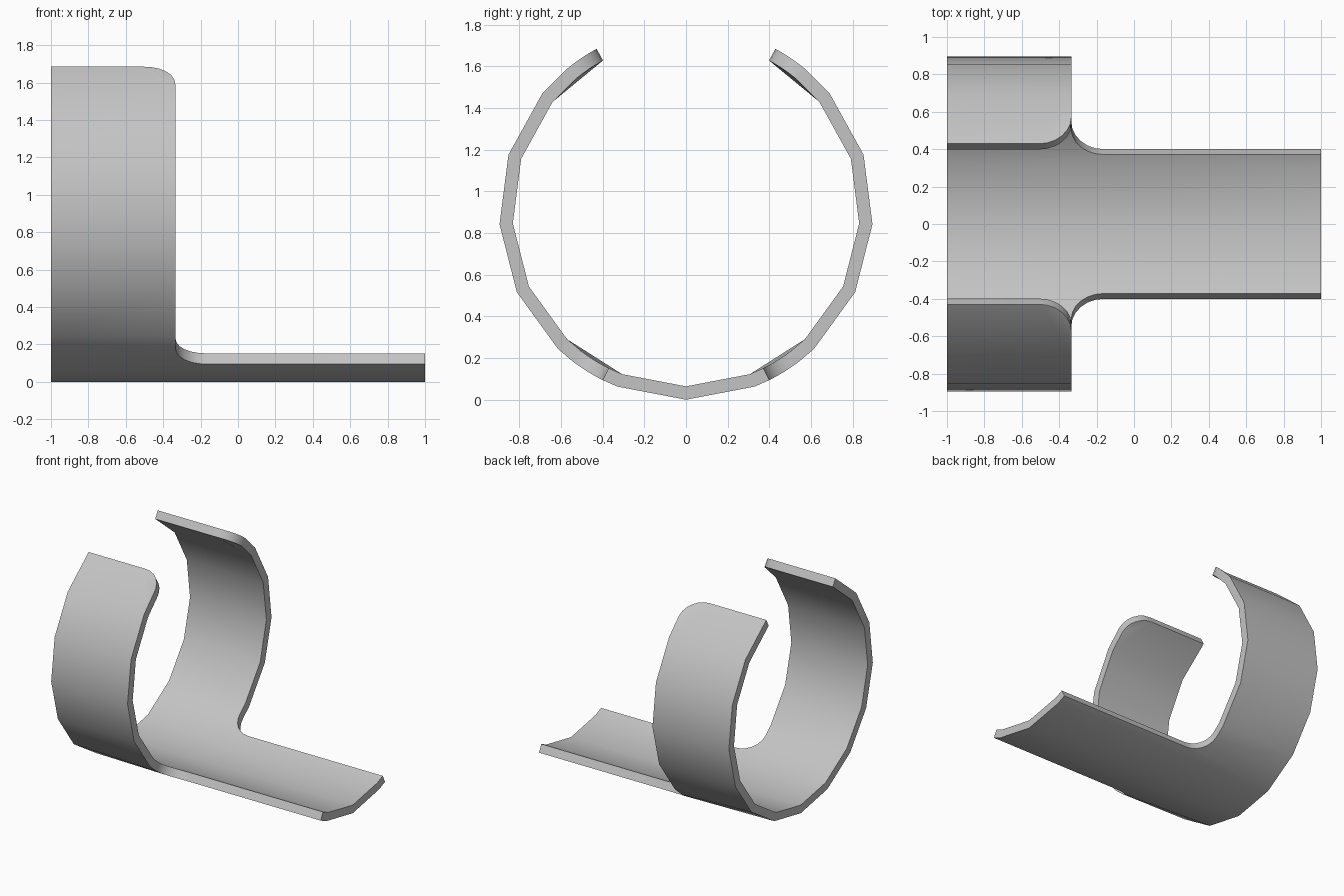
import bpy, bmesh
from math import sin, cos, pi, radians

if "Cube" in bpy.data.objects:
    bpy.data.objects.remove(bpy.data.objects["Cube"], do_unlink=True)

OUTER, THICK = 0.897, 0.064
TIP = OUTER * radians(151.4)      # arc length from the bottom to each clip tip
STEP = TIP / 7                    # arc length of one facet
HALF = OUTER * radians(26.5)      # half width of the tongue along the arc
CLIP_X, ROUND = -0.335, 0.17
ARC = [i * pi / 12 for i in range(7)]

steel = bpy.data.materials.new("light grey")
steel.use_nodes = True
grey = (0.55, 0.55, 0.55, 1)
steel.diffuse_color = grey
steel.node_tree.nodes["Principled BSDF"].inputs["Base Color"].default_value = grey

# Flat outline of one half, as bands between facet lines
fillet = [(CLIP_X + ROUND * (1 - sin(a)), HALF + ROUND * (1 - cos(a))) for a in ARC]
corner = [(CLIP_X - ROUND * (1 - cos(a)), TIP - ROUND * (1 - sin(a))) for a in ARC]
bands = [
    [(-1, 0), (1, 0), (1, STEP), (-1, STEP)],
    [(-1, STEP), (1, STEP), (1, HALF)] + fillet + [(CLIP_X, 2 * STEP), (-1, 2 * STEP)],
]
for i in range(2, 6):
    bands.append([(-1, i * STEP), (CLIP_X, i * STEP),
                  (CLIP_X, (i + 1) * STEP), (-1, (i + 1) * STEP)])
bands.append([(-1, 6 * STEP), (CLIP_X, 6 * STEP)] + corner + [(-1, TIP)])

# Flat sheet, both halves
bm = bmesh.new()
for side in (1, -1):
    for band in bands:
        bm.faces.new([bm.verts.new((x, side * s, 0)) for x, s in band[::side]])
bmesh.ops.remove_doubles(bm, verts=bm.verts, dist=0.0005)
bmesh.ops.triangulate(bm, faces=bm.faces[:])

# Thicken the sheet, then roll it into an open ring
ext = bmesh.ops.extrude_face_region(bm, geom=bm.faces[:], use_keep_orig=True)
for v in ext["geom"]:
    if isinstance(v, bmesh.types.BMVert):
        v.co.z = THICK
for v in bm.verts:
    angle, radius = v.co.y / OUTER, OUTER - v.co.z
    v.co.y = radius * sin(angle)
    v.co.z = OUTER - radius * cos(angle)
bmesh.ops.recalc_face_normals(bm, faces=bm.faces[:])

mesh = bpy.data.meshes.new("clip_with_tongue")
bm.to_mesh(mesh)
bm.free()
mesh.materials.append(steel)
clip = bpy.data.objects.new("clip_with_tongue", mesh)
bpy.context.collection.objects.link(clip)

# Smooth curved faces, sharp rims
bpy.ops.object.select_all(action="DESELECT")
clip.select_set(True)
bpy.context.view_layer.objects.active = clip
bpy.ops.object.shade_smooth_by_angle(angle=radians(35))
